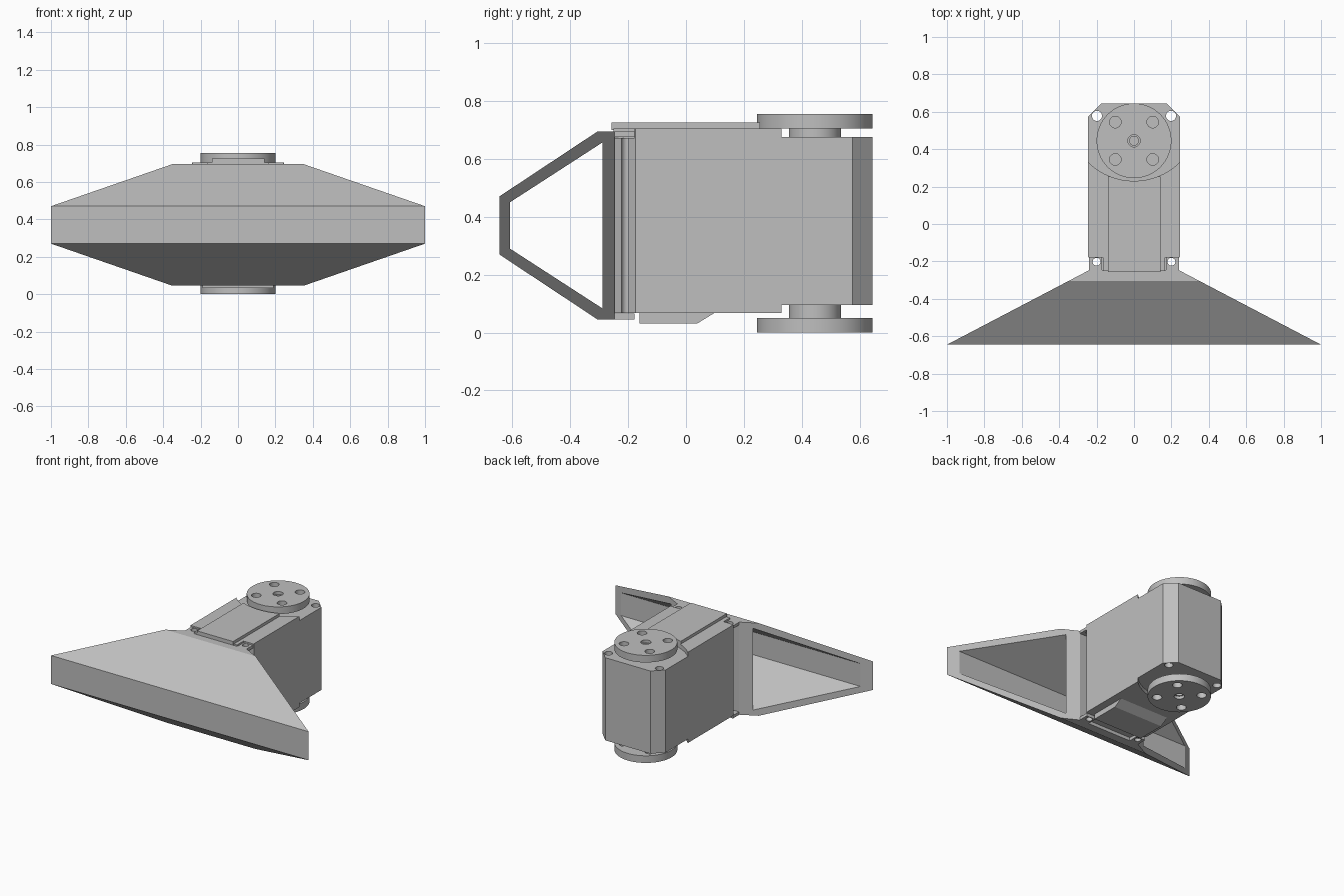
import bpy
import bmesh
from math import cos, sin, tau
from mathutils import Vector

cube = bpy.data.objects.get("Cube")
if cube:
    bpy.data.objects.remove(cube)

grey = bpy.data.materials.new("light grey plastic")
grey.use_nodes = True
colour = (0.52, 0.52, 0.52, 1)
grey.diffuse_color = colour
grey.node_tree.nodes["Principled BSDF"].inputs["Base Color"].default_value = colour


def prism(name, profile, low, high, axis="z"):
    """Extrude a profile along z (points x, y) or along x (points y, z)."""
    bm = bmesh.new()
    place = (lambda a, b: (a, b, low)) if axis == "z" else (lambda a, b: (low, a, b))
    shift = Vector((0, 0, high - low)) if axis == "z" else Vector((high - low, 0, 0))
    face = bm.faces.new([bm.verts.new(place(a, b)) for a, b in profile])
    grown = bmesh.ops.extrude_face_region(bm, geom=[face])["geom"]
    moved = [v for v in grown if isinstance(v, bmesh.types.BMVert)]
    bmesh.ops.translate(bm, verts=moved, vec=shift)
    bmesh.ops.recalc_face_normals(bm, faces=bm.faces)
    mesh = bpy.data.meshes.new(name)
    bm.to_mesh(mesh)
    bm.free()
    mesh.materials.append(grey)
    obj = bpy.data.objects.new(name, mesh)
    bpy.context.collection.objects.link(obj)
    return obj


def disc(name, x, y, radius, low, high, sides=32):
    ring = [(x + radius * cos(tau * i / sides), y + radius * sin(tau * i / sides))
            for i in range(sides)]
    return prism(name, ring, low, high)


def box(name, x0, x1, y0, y1, low, high):
    return prism(name, [(x0, y0), (x1, y0), (x1, y1), (x0, y1)], low, high)


def activate(obj):
    bpy.ops.object.select_all(action="DESELECT")
    obj.select_set(True)
    bpy.context.view_layer.objects.active = obj


def combine(obj, tools, operation="DIFFERENCE"):
    """Apply a boolean with each tool, then discard the tool."""
    activate(obj)
    for tool in tools:
        mod = obj.modifiers.new("cut", "BOOLEAN")
        mod.operation = operation
        mod.solver = "EXACT"
        mod.object = tool
        bpy.ops.object.modifier_apply(modifier=mod.name)
        bpy.data.objects.remove(tool)


def smooth(obj):
    activate(obj)
    bpy.ops.object.shade_smooth_by_angle(angle=0.5)


HORN_Y = 0.445
W = 0.245

# Motor housing with chamfered vertical corners
half = [(0.17, -0.25), (W, -0.175), (W, 0.575), (0.175, 0.645)]
housing = prism("motor_housing", half + [(-x, y) for x, y in reversed(half)], 0.068, 0.705)
cutters = [disc("top_recess", 0, 0.58, 0.35, 0.675, 0.8, 64),
           disc("bottom_recess", 0, 0.58, 0.35, -0.1, 0.095, 64)]
for s in (-1, 1):
    cutters.append(disc("corner_hole", s * 0.198, 0.578, 0.027, -0.1, 0.9))
    cutters.append(box("tab_notch", *sorted((s * 0.167, s * 0.3)), -0.3, -0.178, 0.672, 0.8))
    cutters.append(disc("front_hole", s * 0.2, -0.202, 0.021, -0.1, 0.9))
combine(housing, cutters)
smooth(housing)

# Raised cover on top and wedge cover underneath
cover = box("top_cover", -0.138, 0.142, -0.257, 0.255, 0.70, 0.725)
combine(cover, [disc("cover_recess", 0, 0.58, 0.35, 0.6, 0.8, 64)])
prism("bottom_cover", [(-0.16, 0.075), (-0.16, 0.032), (0.04, 0.032), (0.11, 0.075)],
      -0.19, 0.19, "x")

# Round output horns with screw holes, each on a narrower shaft
for side, low, high, shaft_low, shaft_high in (
        ("top", 0.705, 0.755, 0.665, 0.735), ("bottom", 0.0, 0.05, 0.02, 0.105)):
    horn = disc(side + "_horn", 0, HORN_Y, 0.2, low, high, 64)
    holes = [disc("screw_hole", sx * 0.1, HORN_Y + sy * 0.1, 0.031, -0.1 + low, high + 0.1)
             for sx in (-1, 1) for sy in (-1, 1)]
    holes.append(disc("centre_hole", 0, HORN_Y, 0.033, low - 0.1, high + 0.1))
    combine(horn, holes)
    shaft = disc(side + "_shaft", 0, HORN_Y, 0.09, shaft_low, shaft_high, 48)
    trim = disc("horn_room", 0, HORN_Y, 0.3, low, high)
    combine(shaft, [trim])
    screw = disc(side + "_centre_screw", 0, HORN_Y, 0.033, shaft_low, shaft_high)
    combine(screw, [disc("screw_bore", 0, HORN_Y, 0.024, low - 0.01, high + 0.01)])
    for part in (horn, shaft, screw):
        smooth(part)

# Flared foot: side profile trimmed to the plan outline, hollow from side to side
foot = prism("flared_foot", [(-0.645, 0.27), (-0.645, 0.47), (-0.305, 0.695),
                             (-0.245, 0.695), (-0.245, 0.045), (-0.305, 0.045)], -1.2, 1.2, "x")
plan = prism("plan_outline", [(-1, -0.645), (1, -0.645), (0.24, -0.247), (0.24, -0.2),
                              (-0.24, -0.2), (-0.24, -0.247)], -0.1, 0.9)
combine(foot, [plan], "INTERSECT")
combine(foot, [prism("foot_opening", [(-0.608, 0.29), (-0.608, 0.45), (-0.288, 0.657),
                                      (-0.288, 0.083)], -1.3, 1.3, "x")])

# Drilled mounting tabs joining the foot to the housing
for s, side in ((-1, "right"), (1, "left")):
    for level, low, high in (("upper", 0.675, 0.695), ("lower", 0.045, 0.066)):
        tab = box(f"{side}_{level}_tab", *sorted((s * 0.17, s * 0.24)), -0.26, -0.178, low, high)
        combine(tab, [disc("tab_hole", s * 0.2, -0.202, 0.021, -0.1, 0.9)])
        smooth(tab)
